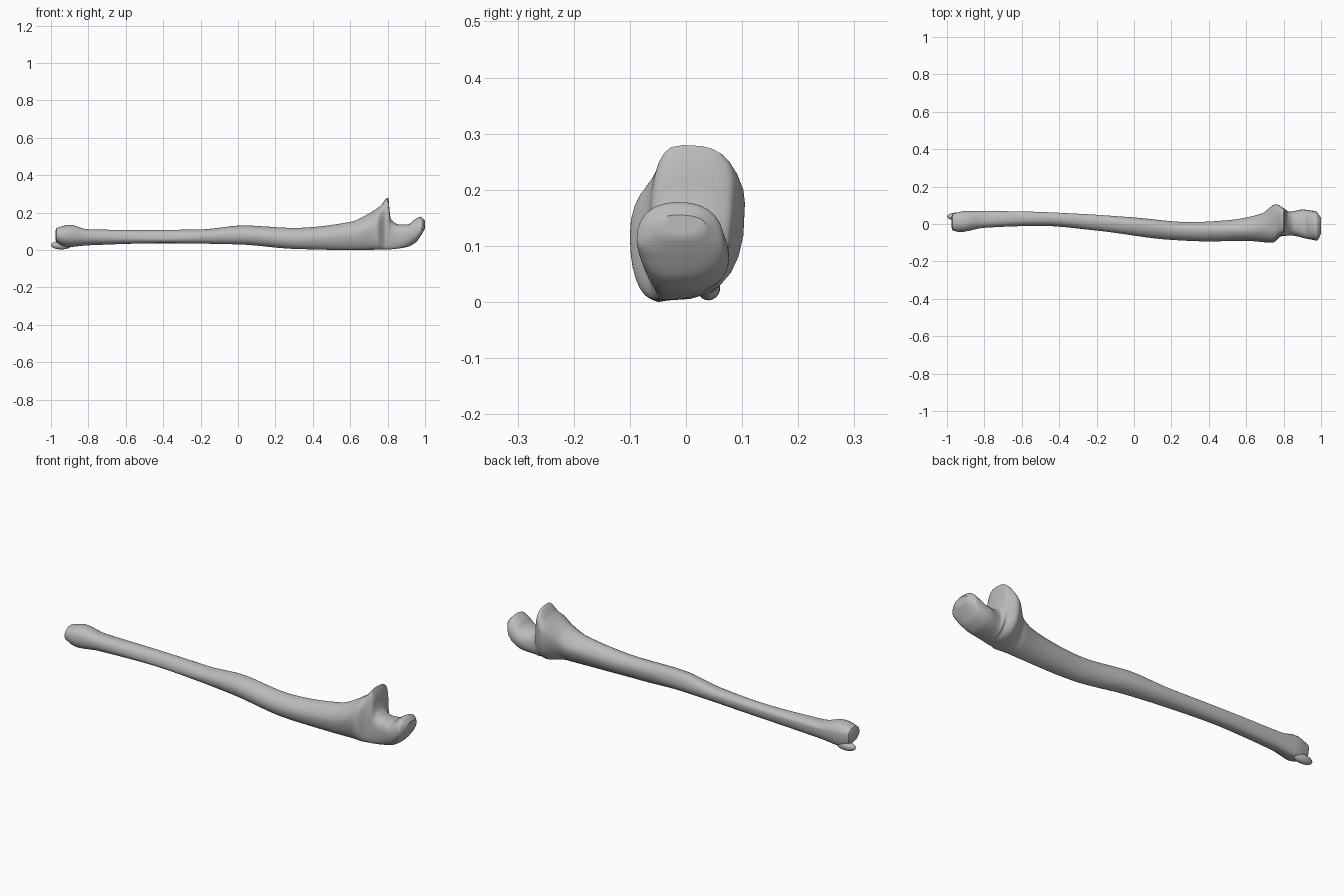
import bpy
import bmesh
import math
from mathutils import Matrix, Vector

default_cube = bpy.data.objects.get("Cube")
if default_cube:
    bpy.data.objects.remove(default_cube, do_unlink=True)

# One plain grey for the whole bone
bone_grey = bpy.data.materials.new("bone grey")
bone_grey.use_nodes = True
colour = (0.5, 0.5, 0.5, 1)
bone_grey.diffuse_color = colour
bone_grey.node_tree.nodes["Principled BSDF"].inputs["Base Color"].default_value = colour


def smooth_curve(points):
    """Return a monotone cubic function through the (x, value) points."""
    xs = [point[0] for point in points]
    values = [point[1] for point in points]
    steps = [b - a for a, b in zip(xs, xs[1:])]
    slopes = [(b - a) / step for a, b, step in zip(values, values[1:], steps)]
    tangents = [slopes[0]]
    for before, after in zip(slopes, slopes[1:]):
        same_way = before * after > 0
        tangents.append(2 * before * after / (before + after) if same_way else 0)
    tangents.append(slopes[-1])

    def evaluate(x):
        x = min(max(x, xs[0]), xs[-1])
        i = 0
        while i < len(steps) - 1 and x > xs[i + 1]:
            i += 1
        t = (x - xs[i]) / steps[i]
        ease = t * t * (3 - 2 * t)
        bend_in = t * (1 - t) ** 2 * tangents[i]
        bend_out = t * t * (t - 1) * tangents[i + 1]
        return values[i] + (values[i + 1] - values[i]) * ease + steps[i] * (bend_in + bend_out)

    return evaluate


# Outlines of the bone along its length: upper, lower, front and back borders
top_z = smooth_curve([(-.97, .118), (-.9, .135), (-.8, .11), (-.5, .107), (-.2, .11),
                      (.03, .131), (.3, .118), (.6, .15), (.7, .195), (.76, .235),
                      (.803, .28), (.815, .17), (.86, .137), (.91, .137), (.94, .16),
                      (.975, .178), (1, .155)])
top_y = smooth_curve([(-.97, .01), (-.5, .03), (0, 0), (.3, -.03), (.6, -.03),
                      (.8, -.005), (1, -.015)])
bottom_z = smooth_curve([(-.97, .04), (-.92, .015), (-.8, .025), (-.4, .036), (0, .03),
                         (.3, .006), (.6, 0), (.8, .003), (.9, .015), (.95, .04),
                         (.98, .08), (1, .115)])
bottom_y = smooth_curve([(-.97, .04), (-.5, .03), (0, -.02), (.4, -.05), (.8, -.045),
                         (.9, -.03), (1, -.01)])
front_y = smooth_curve([(-.97, -.035), (-.93, -.043), (-.8, -.02), (-.5, -.01),
                        (-.2, -.035), (.2, -.085), (.4, -.093), (.6, -.09), (.74, -.1),
                        (.79, -.065), (.84, -.062), (.93, -.08), (.98, -.088), (1, -.05)])
front_z = smooth_curve([(-.97, .08), (-.4, .06), (0, .08), (.3, .06), (.6, .08),
                        (.74, .12), (.82, .08), (.98, .11), (1, .135)])
back_y = smooth_curve([(-.97, .055), (-.9, .07), (-.6, .067), (-.3, .055), (0, .035),
                       (.3, .01), (.5, .02), (.68, .055), (.76, .105), (.8, .085),
                       (.83, .066), (.9, .077), (.97, .068), (1, .035)])
back_z = smooth_curve([(-.97, .085), (0, .08), (.4, .075), (.65, .1), (.76, .175),
                       (.8, .19), (.82, .07), (.95, .09), (1, .135)])
# Below one gives boxier sections, above one gives ridged sections
roundness = smooth_curve([(-.97, .9), (.3, 1.05), (.68, 1.15), (.79, .65), (.83, .85), (1, .85)])


def section(x, sides=28):
    """Cross-section made of four rounded quarters between the borders."""
    ring = []
    for k in range(sides):
        angle = math.tau * k / sides
        c, s = math.cos(angle), math.sin(angle)
        across, up = abs(c) ** roundness(x), abs(s) ** roundness(x)
        side_y, side_z = (back_y(x), back_z(x)) if c > 0 else (front_y(x), front_z(x))
        crest_y, crest_z = (top_y(x), top_z(x)) if s > 0 else (bottom_y(x), bottom_z(x))
        y = crest_y + (side_y - crest_y) * across
        z = side_z + (crest_z - side_z) * up
        ring.append(Vector((x, y, z)))
    return ring


def finish(name, bm):
    bmesh.ops.recalc_face_normals(bm, faces=bm.faces)
    mesh = bpy.data.meshes.new(name)
    bm.to_mesh(mesh)
    bm.free()
    mesh.materials.append(bone_grey)
    obj = bpy.data.objects.new(name, mesh)
    bpy.context.collection.objects.link(obj)
    bpy.ops.object.select_all(action="DESELECT")
    obj.select_set(True)
    bpy.context.view_layer.objects.active = obj
    bpy.ops.object.shade_smooth_by_angle(angle=math.radians(40))
    return obj


# Shaft with the hooked elbow end, lofted along x and finely spaced at the notch
stations = [-.97 + .03 * i for i in range(52)]
stations += [.59 + .005 * i for i in range(83)]
bm = bmesh.new()
rings = [[bm.verts.new(point) for point in section(x)] for x in stations]
for ring, following in zip(rings, rings[1:]):
    for k in range(len(ring)):
        bm.faces.new((ring[k - 1], ring[k], following[k], following[k - 1]))

# Gently domed end caps
for ring, bulge in ((rings[0], -.006), (rings[-1], 0)):
    centre = sum((vert.co for vert in ring), Vector()) / len(ring)
    inner = [bm.verts.new(centre.lerp(vert.co, .6) + Vector((bulge, 0, 0))) for vert in ring]
    for k in range(len(ring)):
        bm.faces.new((ring[k - 1], ring[k], inner[k], inner[k - 1]))
    bm.faces.new(inner)
finish("bone_shaft", bm)

# Small pointed process at the wrist end
bm = bmesh.new()
bmesh.ops.create_uvsphere(bm, u_segments=20, v_segments=12, radius=1)
bmesh.ops.transform(bm, verts=bm.verts, matrix=Matrix.Diagonal((.055, .021, .023, 1)))
bmesh.ops.translate(bm, verts=bm.verts, vec=(-.945, .04, .026))
finish("wrist_process", bm)
